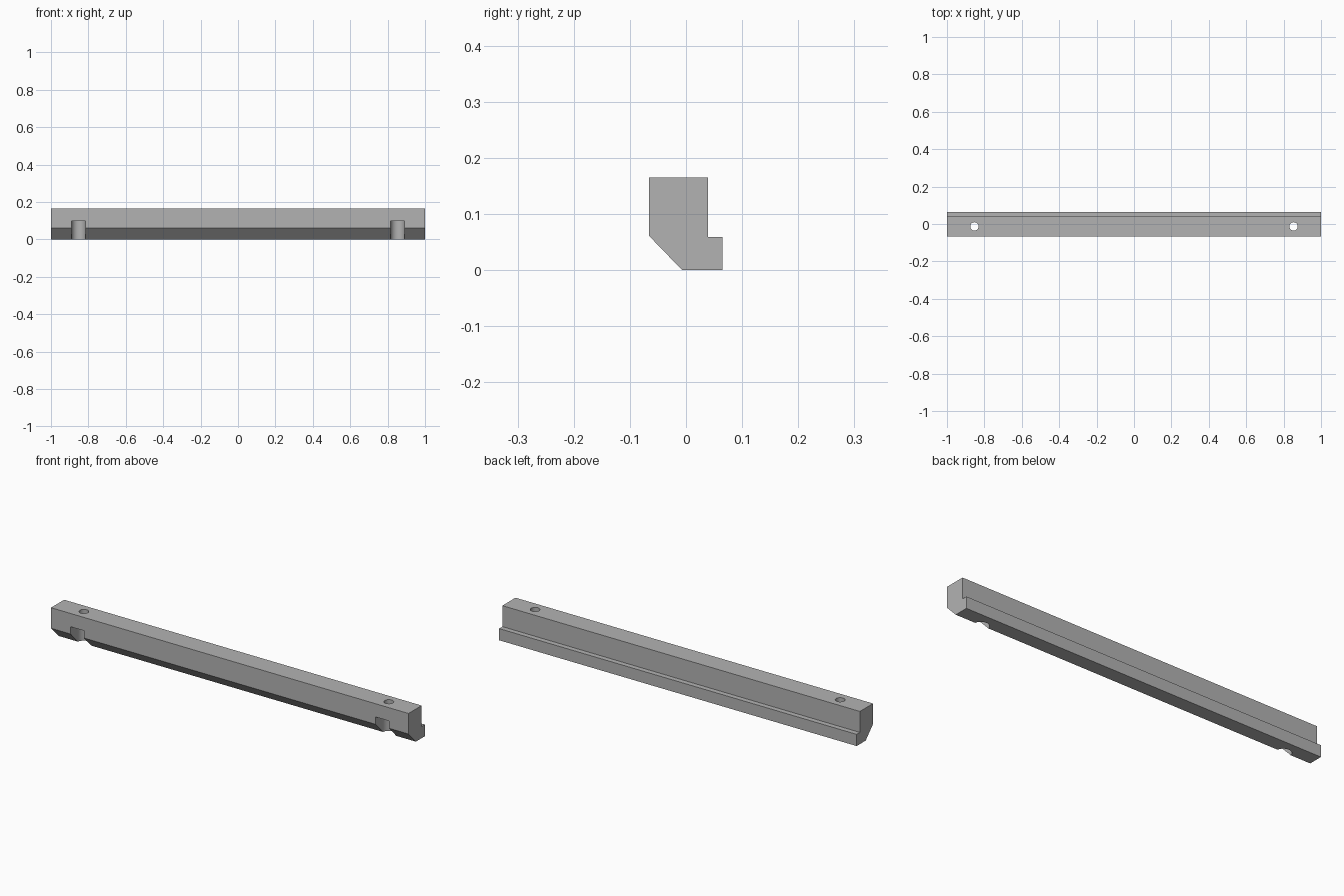
import bpy
import bmesh
import math

cube = bpy.data.objects.get("Cube")
if cube:
    bpy.data.objects.remove(cube, do_unlink=True)

# Plain grey material
grey = bpy.data.materials.new("plain_grey")
grey.use_nodes = True
colour = (0.45, 0.45, 0.45, 1)
grey.diffuse_color = colour
grey.node_tree.nodes["Principled BSDF"].inputs["Base Color"].default_value = colour


def extrude_profile(name, points, offset):
    """Make a closed solid by sweeping a flat outline along an offset."""
    bm = bmesh.new()
    face = bm.faces.new([bm.verts.new(p) for p in points])
    result = bmesh.ops.extrude_face_region(bm, geom=[face])
    moved = [v for v in result["geom"] if isinstance(v, bmesh.types.BMVert)]
    bmesh.ops.translate(bm, verts=moved, vec=offset)
    bmesh.ops.recalc_face_normals(bm, faces=bm.faces)
    mesh = bpy.data.meshes.new(name)
    bm.to_mesh(mesh)
    bm.free()
    mesh.materials.append(grey)
    obj = bpy.data.objects.new(name, mesh)
    bpy.context.collection.objects.link(obj)
    return obj


def arc(cx, cy, radius, start, end, steps, z):
    angles = [start + (end - start) * i / steps for i in range(steps + 1)]
    return [(cx + radius * math.cos(a), cy + radius * math.sin(a), z) for a in angles]


# Rail: stepped back edge and chamfered lower front edge
section = [(-0.066, 0.165), (0.039, 0.165), (0.039, 0.059),
           (0.065, 0.059), (0.065, 0), (-0.007, 0), (-0.066, 0.061)]
rail = extrude_profile("rail", [(-1, y, z) for y, z in section], (2, 0, 0))

# Screw holes and the round-backed recesses beneath them, open to the front
hole_y = -0.013
slot_radius = 0.0375
cutters = []
for side, x in (("right", -0.853), ("left", 0.853)):
    outline = arc(x, hole_y, slot_radius, 0, math.pi, 24, -0.1)
    outline += [(x - slot_radius, -0.2, -0.1), (x + slot_radius, -0.2, -0.1)]
    cutters.append(extrude_profile(side + "_recess_cutter", outline, (0, 0, 0.198)))
    ring = arc(x, hole_y, 0.0225, 0, math.tau, 32, 0.05)[:-1]
    cutters.append(extrude_profile(side + "_hole_cutter", ring, (0, 0, 0.25)))

bpy.context.view_layer.objects.active = rail
rail.select_set(True)
for cutter in cutters:
    mod = rail.modifiers.new(cutter.name, "BOOLEAN")
    mod.operation = "DIFFERENCE"
    mod.solver = "EXACT"
    mod.object = cutter
    bpy.ops.object.modifier_apply(modifier=mod.name)
for cutter in cutters:
    bpy.data.objects.remove(cutter, do_unlink=True)

bpy.ops.object.shade_smooth_by_angle(angle=math.radians(30))
